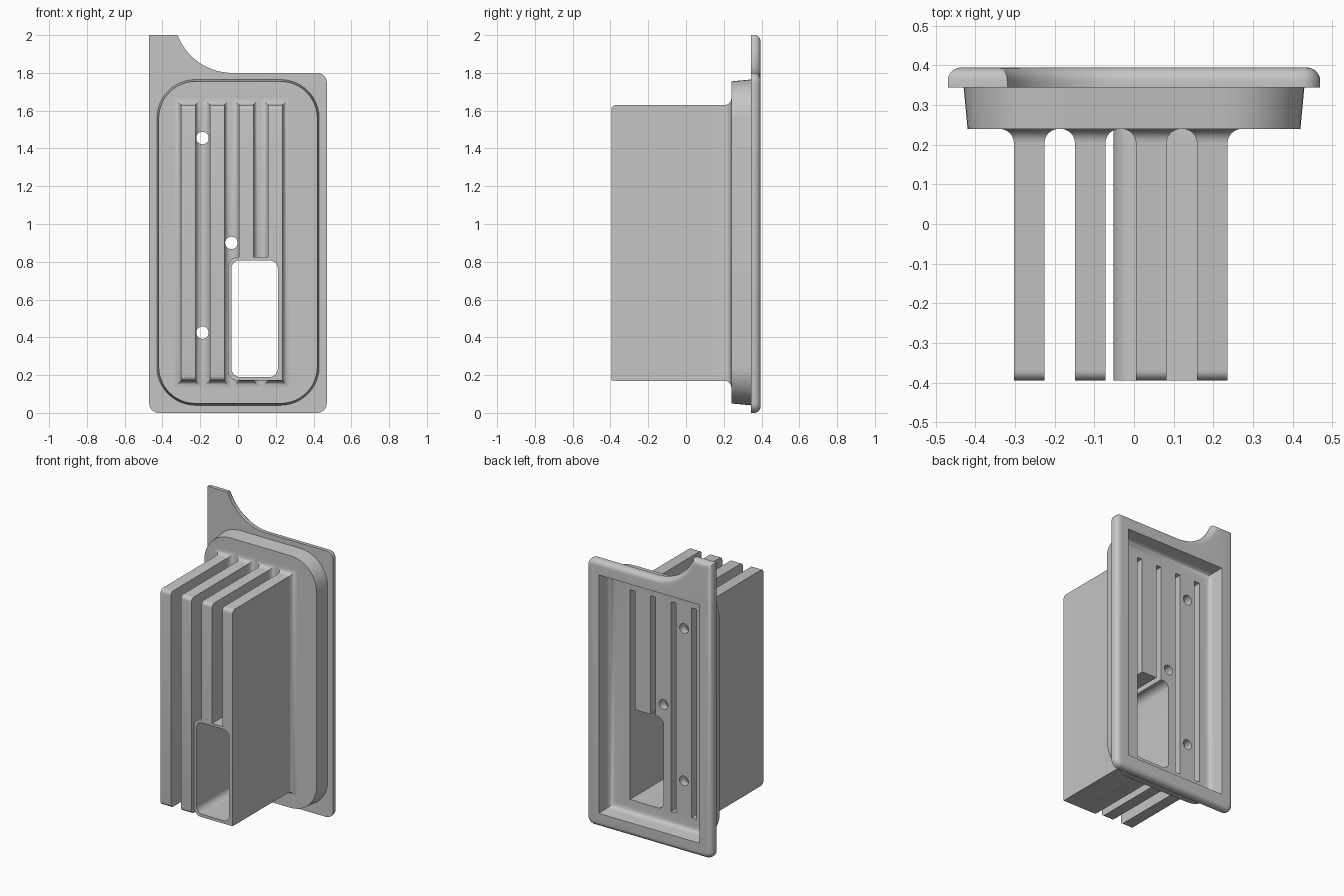
import bpy, bmesh, math

if "Cube" in bpy.data.objects:
    bpy.data.objects.remove(bpy.data.objects["Cube"])

grey = bpy.data.materials.new("neutral grey")
grey.diffuse_color = (0.56, 0.56, 0.56, 1)
grey.use_nodes = True
grey.node_tree.nodes["Principled BSDF"].inputs["Base Color"].default_value = grey.diffuse_color

BACK, FLANGE_Y, BOSS_Y, FRONT = 0.395, 0.345, 0.24, -0.395


def finish(bm, name):
    bmesh.ops.recalc_face_normals(bm, faces=bm.faces)
    mesh = bpy.data.meshes.new(name)
    bm.to_mesh(mesh)
    bm.free()
    obj = bpy.data.objects.new(name, mesh)
    bpy.context.collection.objects.link(obj)
    mesh.materials.append(grey)
    return obj


def loop(x0, x1, z0, z1, y, radii=(0, 0, 0, 0), seg=8):
    """Rectangle in the xz plane; radii run from lower left, anticlockwise."""
    pts = []
    corners = ((x0, z0, 1, 1), (x1, z0, -1, 1), (x1, z1, -1, -1), (x0, z1, 1, -1))
    for i, ((cx, cz, sx, sz), r) in enumerate(zip(corners, radii)):
        if r == 0:
            pts.append((cx, y, cz))
            continue
        for k in range(seg + 1):
            a = math.pi + i * math.pi / 2 + k / seg * math.pi / 2
            pts.append((cx + sx * r + r * math.cos(a), y, cz + sz * r + r * math.sin(a)))
    return pts


def loft(name, loops):
    bm = bmesh.new()
    rings = [[bm.verts.new(p) for p in pts] for pts in loops]
    n = len(rings[0])
    for a, b in zip(rings, rings[1:]):
        for i in range(n):
            bm.faces.new((a[i], a[(i + 1) % n], b[(i + 1) % n], b[i]))
    bm.faces.new(rings[0])
    bm.faces.new(rings[-1][::-1])
    return finish(bm, name)


def quarter(n=6):
    return [k / n * math.pi / 2 for k in range(n + 1)]


def inset(outline, d):
    """Mitred inward offset of an anticlockwise outline."""
    n, out = len(outline), []
    for i, (x, z) in enumerate(outline):
        (ax, az), (bx, bz) = outline[i - 1], outline[(i + 1) % n]
        l1, l2 = math.hypot(x - ax, z - az), math.hypot(bx - x, bz - z)
        n1 = ((z - az) / l1, (ax - x) / l1)
        n2 = ((bz - z) / l2, (x - bx) / l2)
        s = d / (1 + n1[0] * n2[0] + n1[1] * n2[1])
        out.append((x - s * (n1[0] + n2[0]), z - s * (n1[1] + n2[1])))
    return out


# Back flange with a horn, scooped top edge and rounded back rim
def flange():
    def arc(cx, cz, r, a0, a1, n):
        return [(cx + r * math.cos(math.radians(a0 + (a1 - a0) * k / n)),
                 cz + r * math.sin(math.radians(a0 + (a1 - a0) * k / n))) for k in range(n + 1)]
    c, r = 0.05, 0.034
    outline = arc(-0.47 + c, c, c, 180, 270, 8) + arc(0.47 - c, c, c, 270, 360, 8)
    outline += arc(0.47 - c, 1.8 - c, c, 0, 90, 8)
    outline += arc(-0.03, 2.11, 0.31, 270, 180 + math.degrees(math.asin(0.11 / 0.31)), 18)
    outline += [(-0.47, 2.0)]
    levels = [(FLANGE_Y, 0)] + [(BACK - r + r * math.sin(t), r * (1 - math.cos(t)))
                                for t in quarter()]
    return loft("back_flange", [[(x, y, z) for x, z in inset(outline, d)] for y, d in levels])


# Fin: flared foot on the boss and rounded front ends
def fin(name, x0, x1, z0, z1, f=0.036, nose=0.025):
    levels = [(BOSS_Y + 0.01, f, f)]
    levels += [(BOSS_Y - f + f * math.sin(t), f * (1 - math.cos(t)), f * (1 - math.cos(t)))
               for t in reversed(quarter())]
    levels += [(FRONT + nose - nose * math.sin(t), 0, -nose * (1 - math.cos(t)))
               for t in quarter()]
    return loft(name, [loop(x0 - dx, x1 + dx, z0 - dz, z1 + dz, y) for y, dx, dz in levels])


parts = [flange()]

# Tapered boss in front of the flange
parts.append(loft("boss", [
    loop(-0.43, 0.43, 0.04, 1.765, FLANGE_Y + 0.001, [0.205] * 4, 12),
    loop(-0.42, 0.42, 0.05, 1.755, BOSS_Y, [0.195] * 4, 12)]))

# Four fins
fins = ((-0.303, -0.226), (-0.149, -0.072), (0.005, 0.082), (0.159, 0.236))
for i, (x0, x1) in enumerate(fins):
    parts.append(fin(f"fin_{i + 1}", x0, x1, 0.17, 1.63))

# Rectangular tunnel body wrapped around the lower ends of the right fins
parts.append(loft("tunnel", [loop(-0.052, 0.2355, 0.1705, 0.825, y, (0.05, 0, 0, 0.05))
                             for y in (BOSS_Y + 0.01, FRONT)]))

# Cutters: filleted back recess, fin slots, tunnel opening, screw holes
r, floor = 0.04, 0.29
recess = [loop(-0.376, 0.376, 0.094, 1.706, BACK + 0.02),
          loop(-0.376, 0.376, 0.094, 1.706, BACK)]
for t in quarter():
    d = 0.008 + r * (1 - math.cos(t))
    recess.append(loop(-0.376 + d, 0.376 - d, 0.094 + d, 1.706 - d, floor + r - r * math.sin(t)))
cutters = [loft("recess_cutter", recess)]
for x0, x1 in fins:
    cutters.append(loft("slot_cutter", [loop(x0 + 0.02, x1 - 0.02, 0.192, 1.61, y)
                                        for y in (0.45, FRONT + 0.02)]))
cutters.append(loft("tunnel_cutter", [loop(-0.035, 0.211, 0.19, 0.808, y, [0.045] * 4)
                                      for y in (0.46, FRONT - 0.05)]))
for x, z in ((-0.188, 1.455), (-0.188, 0.425), (-0.035, 0.9)):
    h = 0.033
    cutters.append(loft("hole_cutter", [loop(x - h, x + h, z - h, z + h, y, [h - 0.0005] * 4, 6)
                                        for y in (0.47, 0.12)]))

for obj in parts:
    for c in cutters:
        mod = obj.modifiers.new("cut", 'BOOLEAN')
        mod.operation = 'DIFFERENCE'
        mod.solver = 'EXACT'
        mod.object = c
bpy.context.view_layer.update()
dg = bpy.context.evaluated_depsgraph_get()
meshes = [bpy.data.meshes.new_from_object(o.evaluated_get(dg)) for o in parts]
for obj, mesh in zip(parts, meshes):
    obj.modifiers.clear()
    obj.data = mesh
for c in cutters:
    bpy.data.objects.remove(c)

# Smooth the fillets and keep the hard edges
for obj in parts:
    obj.select_set(True)
bpy.context.view_layer.objects.active = parts[0]
bpy.ops.object.shade_smooth_by_angle(angle=math.radians(32))
